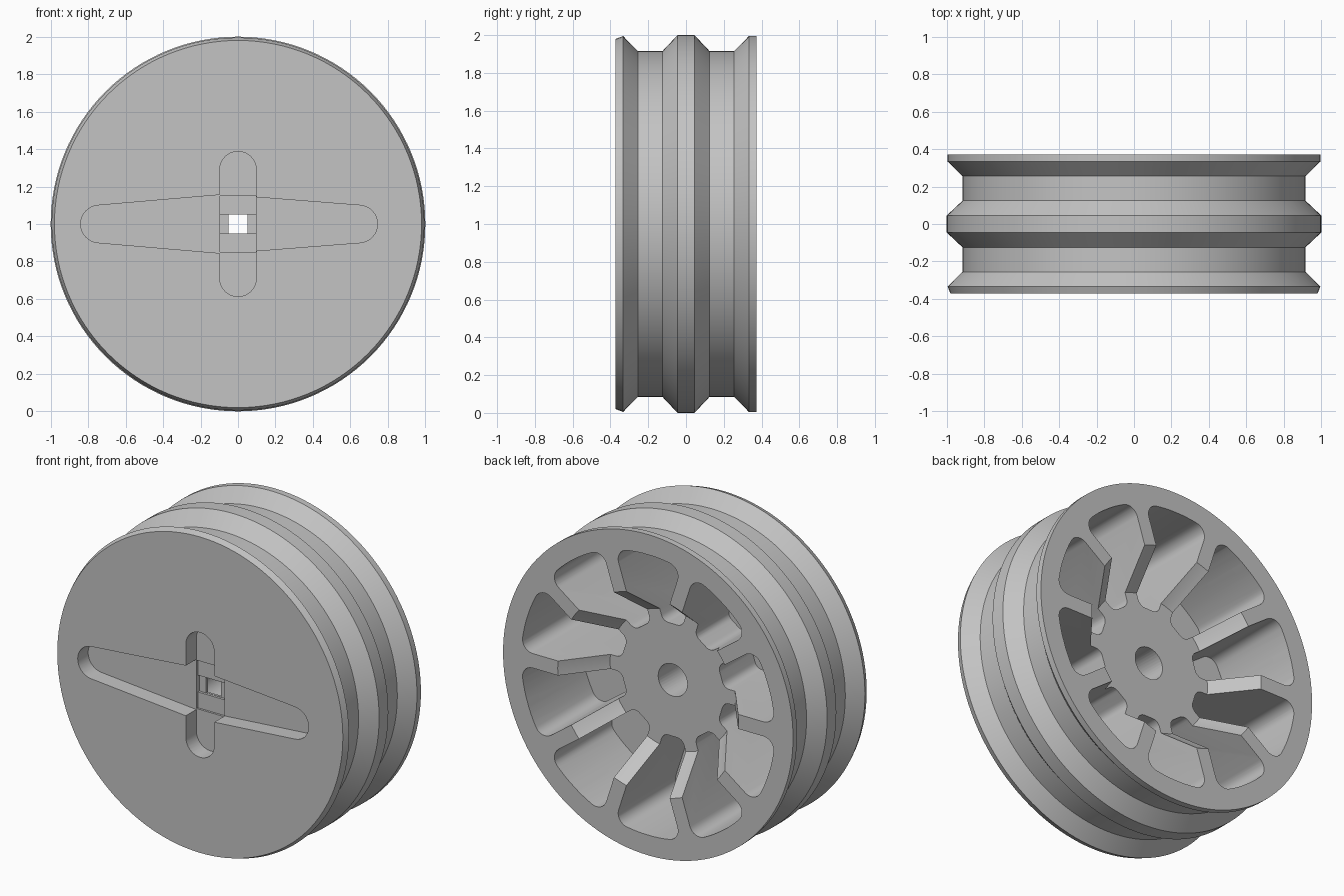
import bpy, bmesh, math
from math import sin, cos, asin, pi, radians

cube = bpy.data.objects.get("Cube")
if cube:
    bpy.data.objects.remove(cube, do_unlink=True)

AXLE_Z = 1.0
FRONT, BACK = -0.372, 0.372


def add_object(name, bm):
    bmesh.ops.recalc_face_normals(bm, faces=bm.faces)
    mesh = bpy.data.meshes.new(name)
    bm.to_mesh(mesh)
    bm.free()
    obj = bpy.data.objects.new(name, mesh)
    bpy.context.collection.objects.link(obj)
    return obj


def add_prism(bm, outline, y0, y1):
    """Extrude an (x, z) outline along the axle from y0 to y1."""
    face = bm.faces.new([bm.verts.new((x, y0, z)) for x, z in outline])
    new = bmesh.ops.extrude_face_region(bm, geom=[face])["geom"]
    verts = [g for g in new if isinstance(g, bmesh.types.BMVert)]
    bmesh.ops.translate(bm, verts=verts, vec=(0, y1 - y0, 0))


def arc(cx, cz, r, a0, a1, n):
    """Arc points; angles run from +z towards +x."""
    return [(cx + r * sin(a0 + (a1 - a0) * i / n),
             cz + r * cos(a0 + (a1 - a0) * i / n)) for i in range(n + 1)]


def box(hx, hz):
    return [(-hx, -hz), (hx, -hz), (hx, hz), (-hx, hz)]


def cut(target, cutter):
    """Subtract the cutter, bake the result and delete the cutter."""
    mod = target.modifiers.new("cut", 'BOOLEAN')
    mod.operation = 'DIFFERENCE'
    mod.solver = 'EXACT'
    mod.object = cutter
    cutter.hide_render = True
    bpy.context.view_layer.update()
    graph = bpy.context.evaluated_depsgraph_get()
    baked = bpy.data.meshes.new_from_object(target.evaluated_get(graph))
    target.modifiers.clear()
    target.data = baked
    bpy.data.objects.remove(cutter, do_unlink=True)


def cut_prism(target, outline, y0, y1):
    bm = bmesh.new()
    add_prism(bm, outline, y0, y1)
    cut(target, add_object("cutter", bm))


# Wheel body: lathed rim with two belt grooves and a dished back
profile = [(0, FRONT), (0.98, FRONT), (0.995, -0.333), (0.915, -0.255),
           (0.915, -0.125), (1.0, -0.045), (1.0, 0.045), (0.915, 0.125),
           (0.915, 0.255), (0.995, 0.333), (0.995, BACK),
           (0.62, BACK), (0.43, 0.13), (0, 0.13)]
bm = bmesh.new()
verts = [bm.verts.new((r, y, 0)) for r, y in profile]
edges = [bm.edges.new(pair) for pair in zip(verts, verts[1:])]
bmesh.ops.spin(bm, geom=verts + edges, cent=(0, 0, 0), axis=(0, 1, 0),
               angle=2 * pi, steps=128, use_merge=False)
bmesh.ops.remove_doubles(bm, verts=bm.verts, dist=0.0001)
wheel = add_object("wheel", bm)

# Ten rounded pockets that leave straight spokes between them
COUNT, SPOKE_HALF = 10, 0.045
R_OUT, R_IN, F_OUT, F_IN = 0.87, 0.35, 0.07, 0.05
half = pi / COUNT
c_out, c_in = R_OUT - F_OUT, R_IN + F_IN
a_out = half - asin((SPOKE_HALF + F_OUT) / c_out)
a_in = half - asin((SPOKE_HALF + F_IN) / c_in)
side = half + pi / 2
outline = arc(0, 0, R_OUT, a_out / 4, a_out, 3)[:-1]
outline += arc(c_out * sin(a_out), c_out * cos(a_out), F_OUT, a_out, side, 8)
outline += arc(c_in * sin(a_in), c_in * cos(a_in), F_IN, side, pi + a_in, 6)
outline += [(-x, z) for x, z in reversed(outline)]
bm = bmesh.new()
for k in range(COUNT):
    s, c = sin(2 * half * k), cos(2 * half * k)
    add_prism(bm, [(x * c + z * s, z * c - x * s) for x, z in outline],
              -0.19, 0.6)
cut(wheel, add_object("pocket_cutter", bm))

# Tapered cross-shaped recess in the front
long_arm = arc(0.645, 0, 0.1, radians(5), radians(175), 16)
long_arm += [(-0.08, -0.157)]
long_arm += arc(-0.74, 0, 0.1, radians(185), radians(355), 16)
long_arm += [(-0.08, 0.157)]
cut_prism(wheel, long_arm, -0.6, -0.27)
SLOT = 0.0975
short_arm = arc(0, 0.29, SLOT, -pi / 2, pi / 2, 16)
short_arm += arc(0, -0.29, SLOT, pi / 2, 3 * pi / 2, 16)
cut_prism(wheel, short_arm, -0.6, -0.268)

# Stepped centre opening and the round bore behind it
cut_prism(wheel, box(0.097, 0.15), -0.6, -0.255)
cut_prism(wheel, box(0.0965, 0.052), -0.6, -0.24)
cut_prism(wheel, arc(0, 0, 0.1, 0, 2 * pi, 40)[:-1], -0.225, 0.6)
cut_prism(wheel, box(0.05, 0.05), -0.6, -0.1)

# Material, shading and placement
grey = bpy.data.materials.new("light_grey")
grey.use_nodes = True
colour = (0.55, 0.55, 0.55, 1)
grey.diffuse_color = colour
grey.node_tree.nodes["Principled BSDF"].inputs["Base Color"].default_value = colour
wheel.data.materials.clear()
wheel.data.materials.append(grey)
wheel.location.z = AXLE_Z
bpy.ops.object.select_all(action='DESELECT')
wheel.select_set(True)
bpy.context.view_layer.objects.active = wheel
bpy.ops.object.shade_smooth_by_angle(angle=radians(20))
